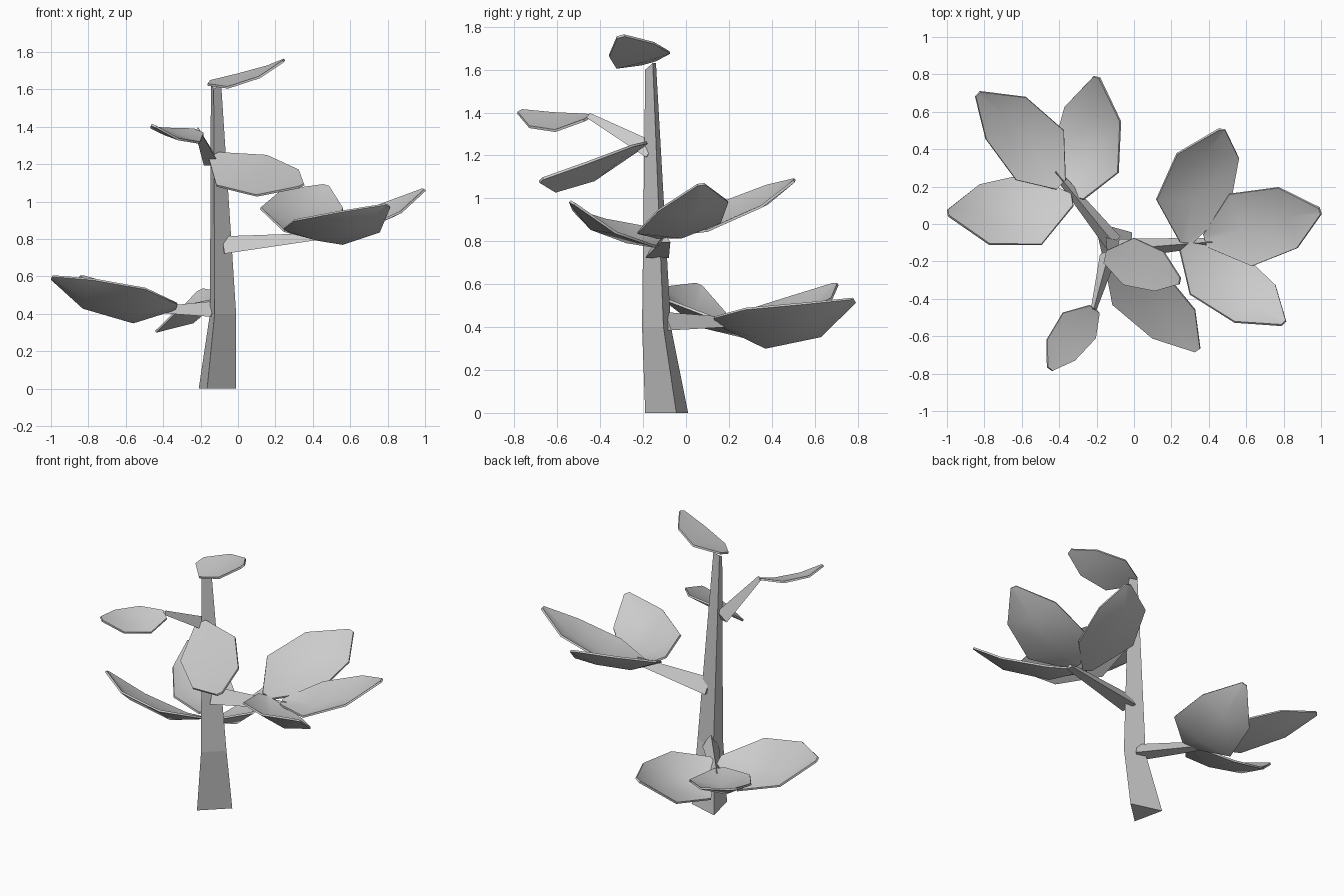
import bpy
from mathutils import Vector as V

if "Cube" in bpy.data.objects:
    bpy.data.objects.remove(bpy.data.objects["Cube"])


def make(name, verts, faces):
    me = bpy.data.meshes.new(name)
    me.from_pydata([tuple(v) for v in verts], [], faces)
    me.update()
    ob = bpy.data.objects.new(name, me)
    bpy.context.collection.objects.link(ob)
    return ob


def loft(name, rings):
    """Closed three-sided stem through triangular rings."""
    verts = [p for r in rings for p in r]
    faces = [(2, 1, 0)]
    for k in range(len(rings) - 1):
        for i in range(3):
            a, b = 3 * k + i, 3 * k + (i + 1) % 3
            faces.append((a, b, b + 3, a + 3))
    n = 3 * (len(rings) - 1)
    faces.append((n, n + 1, n + 2))
    return make(name, verts, faces)


def branch(name, a, b, r0, r1):
    """Tapered triangular branch with the ridge on top."""
    a, b = V(a), V(b)
    d = (b - a).normalized()
    side = d.cross(V((0, 0, 1))).normalized()
    up = side.cross(d)
    ring = lambda c, r: [c + up * r, c - up * r * .7 + side * r, c - up * r * .7 - side * r]
    return loft(name, [ring(a, r0), ring(b, r1)])


def leaf(name, base, left, right, tip, cup):
    """Leaf from base, widest edge points and tip; the midrib sinks by cup."""
    base, left, right, tip = map(V, (base, left, right, tip))
    axis, mid, half = tip - base, (left + right) / 2, (left - right) / 2
    n = half.cross(axis).normalized()
    if n.z < 0:
        n = -n
    across = half.normalized()
    rows = [(base, across * .035, 0), (mid, half, cup),
            (mid + axis * .41, half * .84, cup * .85), (tip, across * .018, 0)]
    verts = []
    for c, h, s in rows:
        verts += [c + h, c - n * s, c - h]
    faces = [(3 * r + c, 3 * r + c + 1, 3 * r + c + 4, 3 * r + c + 3)
             for r in range(3) for c in range(2)]
    ob = make(name, verts, faces)
    m = ob.modifiers.new("thickness", 'SOLIDIFY')
    m.thickness = .012
    m.offset = 0
    bpy.ops.object.select_all(action='DESELECT')
    ob.select_set(True)
    bpy.context.view_layer.objects.active = ob
    bpy.ops.object.modifier_apply(modifier=m.name)
    bpy.ops.object.shade_smooth_by_angle(angle=.8)
    return ob


# Trunk
loft("trunk", [
    [(-.165, -.19, 0), (-.01, -.045, 0), (-.21, .01, 0)],
    [(-.125, -.205, .4), (-.01, -.105, .4), (-.15, -.07, .4)],
    [(-.13, -.19, 1.6), (-.09, -.155, 1.63), (-.145, -.14, 1.63)]])

# Branches
branch("lower_branch", (-.11, -.1, .42), (-.42, .28, .42), .05, .02)
branch("middle_branch", (-.08, -.135, .76), (.42, -.095, .81), .055, .022)
branch("upper_branch", (-.135, -.16, 1.22), (-.215, -.455, 1.385), .045, .015)

# Lower leaf cluster
leaf("lower_leaf_middle", (-.39, .21, .43), (-.63, .235, .46), (-.375, .5, .46), (-.835, .695, .6), .05)
leaf("lower_leaf_left", (-.33, .13, .44), (-.495, -.11, .535), (-.56, .27, .355), (-.995, .06, .595), .045)
leaf("lower_leaf_back", (-.3, .14, .43), (-.44, .37, .305), (-.085, .275, .485), (-.2, .785, .525), .045)

# Middle leaf cluster
leaf("middle_leaf_back", (.28, -.1, .835), (.12, .13, .965), (.515, .1, .85), (.47, .505, 1.085), .045)
leaf("middle_leaf_right", (.38, -.09, .82), (.51, .16, .89), (.63, -.225, .84), (.995, .07, 1.065), .05)
leaf("middle_leaf_front", (.27, -.12, .845), (.56, -.14, .775), (.3, -.375, .9), (.8, -.53, .98), .045)

# Single flat leaves near the top
leaf("front_leaf", (-.13, -.2, 1.245), (.155, -.25, 1.245), (-.115, -.43, 1.085), (.34, -.675, 1.085), .005)
leaf("side_leaf", (-.21, -.455, 1.375), (-.205, -.61, 1.315), (-.38, -.475, 1.39), (-.45, -.775, 1.405), .005)
leaf("top_leaf", (-.155, -.175, 1.635), (0, -.075, 1.68), (-.055, -.325, 1.61), (.245, -.305, 1.755), .005)
